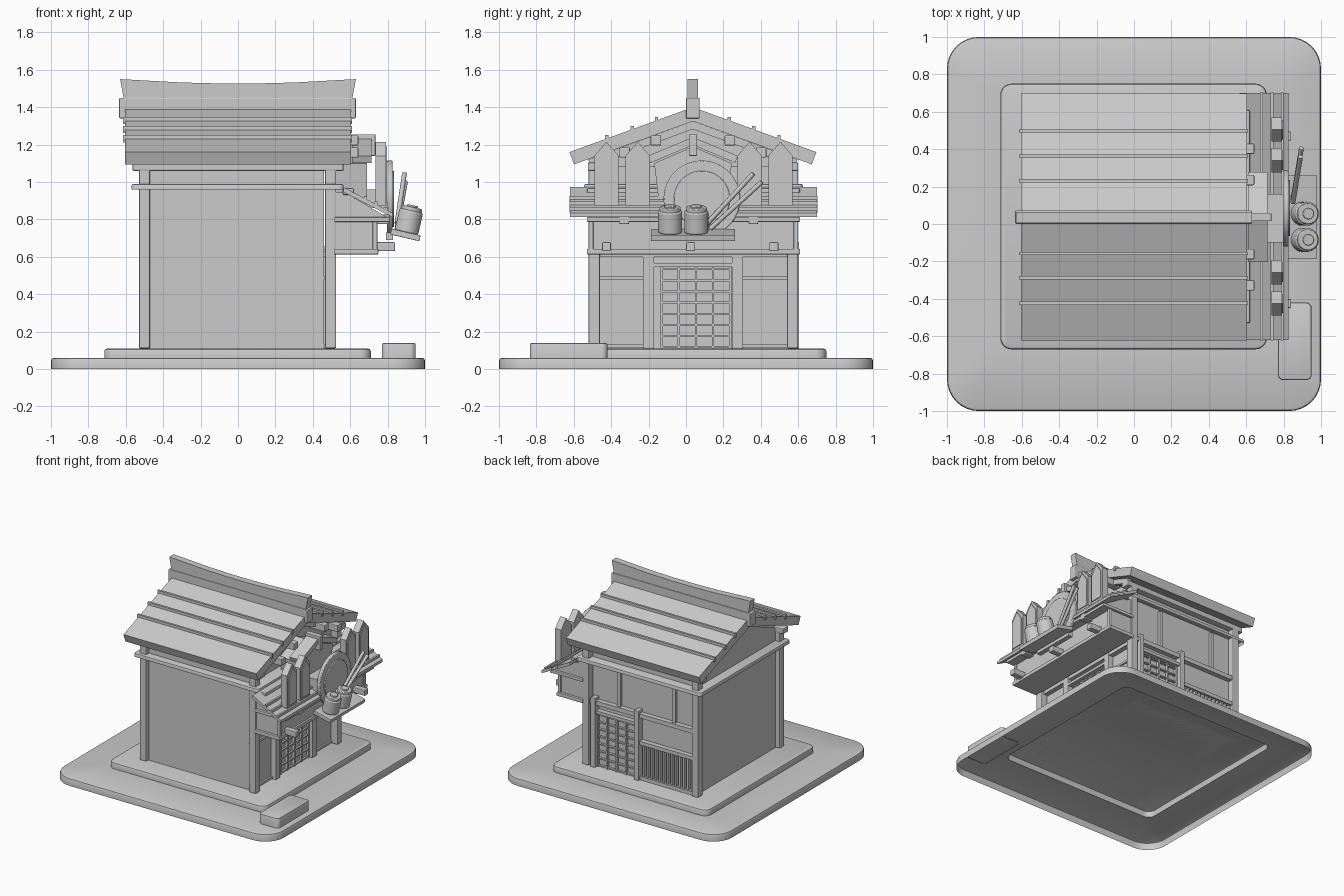
import bpy, bmesh, math
from mathutils import Vector, Matrix

if "Cube" in bpy.data.objects:
    bpy.data.objects.remove(bpy.data.objects["Cube"])

grey = bpy.data.materials.new("plain_grey")
grey.use_nodes = True
grey.diffuse_color = (0.6, 0.6, 0.6, 1)
grey.node_tree.nodes["Principled BSDF"].inputs["Base Color"].default_value = (0.6, 0.6, 0.6, 1)

MID = 0.037   # house centre line in y
FLOOR = 0.11  # top of the house base


def finish(name, bm, bevel=0.0, segments=2, smooth=False):
    bmesh.ops.recalc_face_normals(bm, faces=bm.faces)
    mesh = bpy.data.meshes.new(name)
    bm.to_mesh(mesh)
    bm.free()
    obj = bpy.data.objects.new(name, mesh)
    bpy.context.collection.objects.link(obj)
    mesh.materials.append(grey)
    if bevel:
        mod = obj.modifiers.new("soft_edges", 'BEVEL')
        mod.width, mod.segments, mod.limit_method = bevel, segments, 'ANGLE'
    if smooth:
        bpy.ops.object.select_all(action='DESELECT')
        obj.select_set(True)
        bpy.context.view_layer.objects.active = obj
        bpy.ops.object.shade_smooth_by_angle(angle=math.radians(35))
    return obj


def boxes(name, bounds, bevel=0.0):
    """One object from several boxes given as x0, x1, y0, y1, z0, z1."""
    bm = bmesh.new()
    for x0, x1, y0, y1, z0, z1 in bounds:
        m = Matrix.Translation(((x0 + x1) / 2, (y0 + y1) / 2, (z0 + z1) / 2))
        bmesh.ops.create_cube(bm, size=1, matrix=m @ Matrix.Diagonal((x1 - x0, y1 - y0, z1 - z0, 1)))
    return finish(name, bm, bevel)


def tier(x0, x1, y0, y1, z0, z1, radius, edge):
    """Rounded-rectangle rings up one step with a soft top rim."""
    rings = []
    for inset, z in ((0, z0), (0, z1 - edge), (edge * 0.3, z1 - edge * 0.3), (edge, z1)):
        r, ring = radius - inset, []
        for cx, cy, start in ((x1 - radius, y1 - radius, 0), (x0 + radius, y1 - radius, 90),
                              (x0 + radius, y0 + radius, 180), (x1 - radius, y0 + radius, 270)):
            for i in range(9):
                a = math.radians(start + i * 11.25)
                ring.append((cx + r * math.cos(a), cy + r * math.sin(a), z))
        rings.append(ring)
    return rings


def shell(name, rings):
    """Open-bottomed shell through the rings, capped on top."""
    bm = bmesh.new()
    loops = [[bm.verts.new(p) for p in ring] for ring in rings]
    for low, high in zip(loops, loops[1:]):
        for i in range(len(low)):
            j = (i + 1) % len(low)
            bm.faces.new((low[i], low[j], high[j], high[i]))
    bm.faces.new(loops[-1])
    return finish(name, bm, smooth=True)


def prism(name, pts, axis, a, b, bevel=0.0):
    """Extrude a profile along x (points y, z) or along y (points x, z)."""
    bm = bmesh.new()
    place = (lambda p, t: (t, p[0], p[1])) if axis == 'x' else (lambda p, t: (p[0], t, p[1]))
    face = bm.faces.new([bm.verts.new(place(p, a)) for p in pts])
    out = bmesh.ops.extrude_face_region(bm, geom=[face])
    move = Vector(place((0, 0), b - a))
    bmesh.ops.translate(bm, vec=move, verts=[v for v in out["geom"] if isinstance(v, bmesh.types.BMVert)])
    return finish(name, bm, bevel)


def rod(name, start, end, radius, sides=32, bevel=0.0):
    a, b = Vector(start), Vector(end)
    bm = bmesh.new()
    turn = (b - a).to_track_quat('Z', 'Y').to_matrix().to_4x4()
    bmesh.ops.create_cone(bm, cap_ends=True, segments=sides, radius1=radius, radius2=radius,
                          depth=(b - a).length, matrix=Matrix.Translation((a + b) / 2) @ turn)
    return finish(name, bm, bevel, 2, True)


def chevron(name, half, peak, drop, thick, x0, x1):
    """Inverted V across the house."""
    pts = [(-half, peak - drop), (0, peak), (half, peak - drop),
           (half - thick * 0.35, peak - drop - thick * 0.94), (0, peak - thick * 1.07),
           (thick * 0.35 - half, peak - drop - thick * 0.94)]
    return prism(name, [(MID + y, z) for y, z in pts], 'x', x0, x1)


# Stepped ground shell, open underneath, and the step stone
shell("ground_and_house_base", tier(-1, 1, -1, 1, 0, 0.06, 0.17, 0.015)
      + tier(-0.715, 0.71, -0.67, 0.75, 0.06, FLOOR, 0.06, 0.015))
shell("step_stone", tier(0.77, 0.95, -0.835, -0.42, 0.055, 0.14, 0.03, 0.01))

# House body, corner posts and surrounding beams
boxes("walls", [(-0.49, 0.46, -0.485, 0.55, FLOOR, 1.1)])
boxes("corner_posts", [(x - 0.03, x + 0.03, y - 0.03, y + 0.03, FLOOR, 1.08)
                       for x in (-0.5, 0.495) for y in (-0.49, 0.57)], 0.008)
shell("band_beam", tier(-0.57, 0.565, -0.545, 0.625, 0.96, 0.99, 0.025, 0.01))
boxes("eave_beams", [(-0.565, 0.565, y - 0.035, y + 0.035, 1.06, 1.105) for y in (-0.49, 0.565)], 0.008)
prism("gable_wall", [(-0.5, 1.08), (MID, 1.3), (0.57, 1.08)], 'x', -0.49, 0.5)

# Main roof
chevron("roof", 0.66, 1.4, 0.24, 0.07, -0.605, 0.603)
chevron("gable_rafter", 0.56, 1.325, 0.205, 0.04, 0.53, 0.56)
battens = []
for d in (0.195, 0.325, 0.46):
    for s in (-1, 1):
        y, z = MID + s * d, 1.4 - d * 0.364
        battens.append((-0.615, 0.61, y - 0.009, y + 0.009, z - 0.02, z + 0.018))
boxes("roof_battens", battens)
boxes("ridge_beam", [(-0.635, 0.63, 0, 0.073, 1.34, 1.45)], 0.006)
prism("ridge_cap", [(-0.61, 1.44), (0.61, 1.44), (0.63, 1.55), (0.3, 1.532), (0.1, 1.527),
                    (-0.1, 1.527), (-0.3, 1.532), (-0.63, 1.55)], 'y', 0.008, 0.064)
boxes("purlin_ends", [(0.5, 0.643, MID + s * d - 0.028, MID + s * d + 0.028, z, z + 0.055)
                      for s in (-1, 1) for d, z in ((0.198, 1.195), (0.365, 1.13))], 0.006)

# Small gable ornament above the awning
prism("ornament_board", [(-0.14, 0.85), (0.21, 0.85), (0.245, 1.1), (MID, 1.19), (-0.17, 1.1)],
      'x', 0.5, 0.69)
chevron("ornament_roof", 0.24, 1.24, 0.1, 0.04, 0.61, 0.715)
boxes("ornament_king_post", [(0.6, 0.735, MID - 0.022, MID + 0.022, 1.14, 1.255)], 0.005)

# Canopy box with frame
Y0, Y1 = -0.53, 0.61
boxes("canopy_box", [(0.5, 0.735, Y0 + 0.02, Y1 - 0.02, 0.63, 0.81)])
boxes("canopy_frame", [(0.515, 0.75, Y0, Y1, 0.613, 0.643), (0.515, 0.81, Y0, Y1, 0.787, 0.812)]
      + [(0.72, 0.745, y, y + 0.025, 0.62, 0.8) for y in (Y0 + 0.01, Y1 - 0.035)], 0.004)
prism("canopy_infill", [(0.5, 0.8), (0.5, 0.95), (0.58, 0.94), (0.8, 0.81), (0.8, 0.8)], 'y',
      Y0 + 0.02, Y1 - 0.02)
prism("canopy_roof", [(0.565, 0.972), (0.825, 0.835), (0.825, 0.812), (0.565, 0.945)], 'y', -0.62, 0.7)
boxes("canopy_battens", [(x, x + 0.015, -0.622, 0.702, 0.945 - (x - 0.58) * 0.53,
                          0.975 - (x - 0.58) * 0.53) for x in (0.675, 0.73, 0.785)])
boxes("canopy_top_beam", [(0.56, 0.62, Y0, Y1, 0.93, 0.968)], 0.008)
boxes("lower_beam_ends", [(0.7, 0.84, y - 0.024, y + 0.024, 0.63, 0.678)
                          for y in (-0.425, 0.025, 0.47)], 0.006)
boxes("upper_beam_ends", [(0.7, 0.81, y - 0.026, y + 0.026, 0.775, 0.825)
                          for y in (-0.33, 0.36)], 0.006)

# Pointed sign boards with raised fronts
for y in (-0.425, -0.258, 0.34, 0.505):
    for part, w, x0, x1, low, top in (("sign_board", 0.065, 0.735, 0.79, 0.875, 1.215),
                                      ("sign_face", 0.052, 0.74, 0.797, 0.89, 1.19)):
        prism(part, [(y - w, low), (y + w, low), (y + w, top - 0.075), (y, top), (y - w, top - 0.075)],
              'x', x0, x1)

# Round sign
rod("round_sign", (0.797, 0.085, 0.91), (0.827, 0.085, 0.91), 0.205, 48, 0.006)
rod("round_sign_centre", (0.8, 0.085, 0.91), (0.835, 0.085, 0.91), 0.15, 48, 0.004)
boxes("sign_bracket", [(0.68, 0.81, -0.1, 0.16, 0.86, 0.96), (0.79, 0.83, -0.15, 0.22, 0.69, 0.73)])

# Tilted tray with two lidded cups
tilt = math.radians(13)
up = Vector((math.sin(tilt), 0, math.cos(tilt)))
tray = boxes("tray", [(-0.08, 0.08, -0.225, 0.225, -0.016, 0.016)], 0.004)
tray.location, tray.rotation_euler = (0.895, MID, 0.717), (0, tilt, 0)
for y in (-0.085, 0.055):
    foot = Vector((0.9, y, 0.73))
    rod("cup", foot, foot + up * 0.12, 0.064, 32, 0.008)
    rod("cup_rim", foot + up * 0.115, foot + up * 0.14, 0.056, 32, 0.005)
    rod("cup_knob", foot + up * 0.13, foot + up * 0.15, 0.03, 16, 0.004)

# Pair of crossed sticks
rod("stick_one", (0.85, 0.13, 0.75), (0.895, 0.405, 1.0), 0.013, 12)
rod("stick_two", (0.85, 0.115, 0.78), (0.89, 0.36, 1.045), 0.013, 12)

# Shop front: posts, rails and sliding lattice door
boxes("front_posts", [(0.44, 0.505, y, y + 0.06, FLOOR, 0.64) for y in (-0.23, 0.245)], 0.004)
boxes("front_rails", [(0.44, 0.475, a, b, z, z + 0.018) for a, b in ((-0.49, -0.22), (0.29, 0.56))
                      for z in (0.115, 0.478)]
      + [(0.44, 0.5, -0.47, 0.56, 0.6, 0.63), (0.44, 0.505, -0.175, 0.25, 0.545, 0.567)])
cols = [-0.13 + 0.0915 * i for i in range(5)]
rows = [0.117 + 0.0595 * i for i in range(8)]
boxes("front_door_lattice", [(0.45, 0.48, y - 0.006, y + 0.006, FLOOR, 0.55) for y in cols]
      + [(0.45, 0.475, -0.135, 0.24, z - 0.005, z + 0.005) for z in rows])

# Rear wall: beams, lattice door and slatted window
boxes("rear_posts", [(x - 0.02, x + 0.02, 0.54, 0.605, FLOOR, 0.68) for x in (0.425, 0.03)], 0.004)
boxes("rear_rails", [(-0.5, 0.5, 0.54, 0.59, 0.62, 0.655), (0.04, 0.42, 0.54, 0.59, 0.55, 0.575),
                     (-0.48, 0.02, 0.54, 0.59, 0.4, 0.43), (-0.48, 0.02, 0.54, 0.585, FLOOR, 0.14)])
boxes("rear_upper_studs", [(x - 0.015, x + 0.015, 0.54, 0.575, 0.64, 0.97) for x in (0.21, -0.29)])
boxes("rear_door_lattice", [(x - 0.006, x + 0.006, 0.54, 0.572, FLOOR, 0.56)
                            for x in [0.06 + 0.0863 * i for i in range(5)]]
      + [(0.05, 0.41, 0.54, 0.568, z - 0.005, z + 0.005) for z in rows])
boxes("rear_window_slats", [(x - 0.007, x + 0.007, 0.54, 0.578, 0.12, 0.42)
                            for x in [-0.455 + 0.0365 * i for i in range(13)]])
